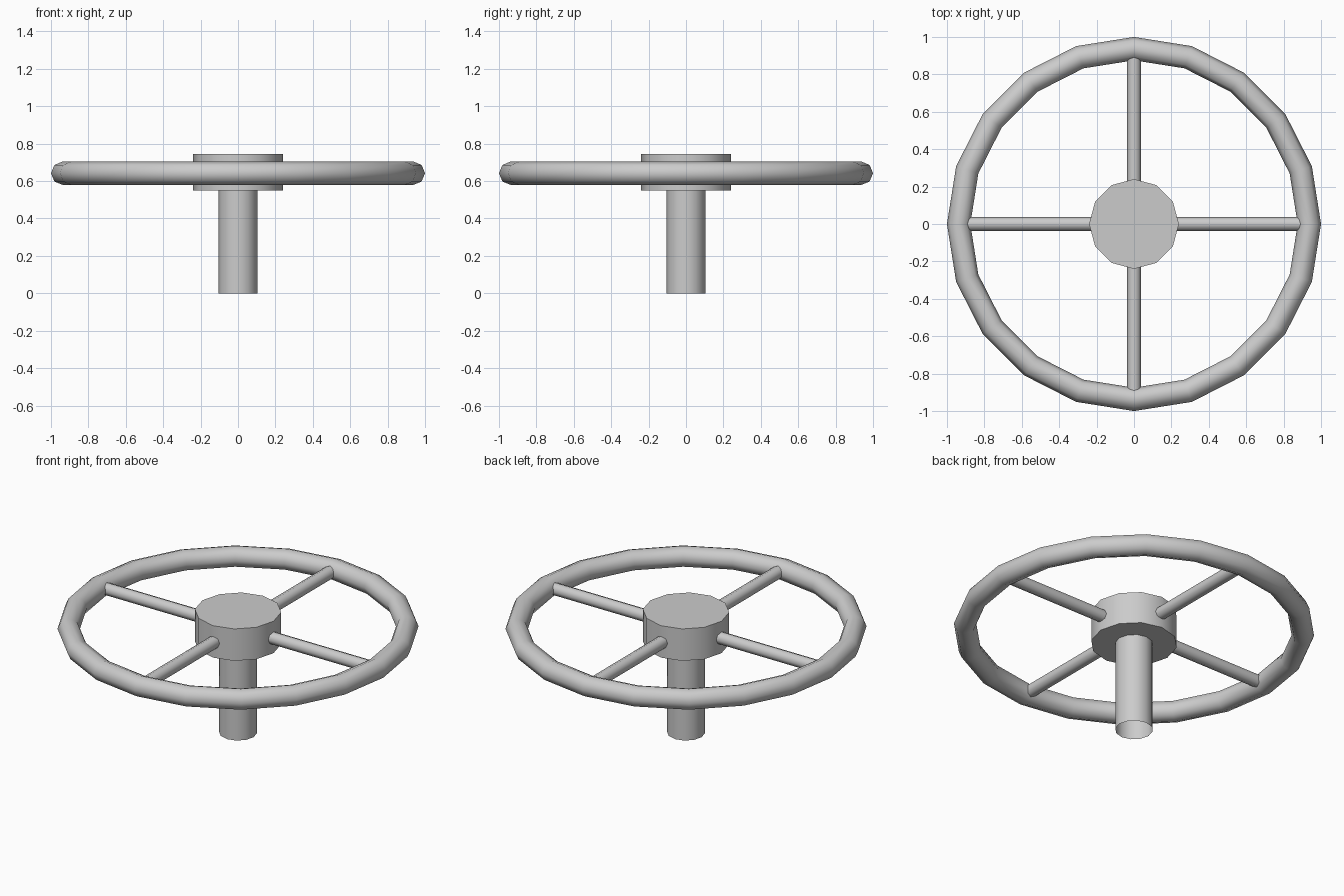
import bpy
from math import pi, cos, sin, radians

if "Cube" in bpy.data.objects:
    bpy.data.objects.remove(bpy.data.objects["Cube"])

RIM_Z = 0.642


def finish(name):
    obj = bpy.context.object
    obj.name = name
    bpy.ops.object.shade_smooth_by_angle(angle=radians(50))
    return obj


def cylinder(name, sides, radius, depth, loc, rot=(0, 0, 0), cap='NGON', turn=0):
    bpy.ops.mesh.primitive_cylinder_add(vertices=sides, radius=radius, depth=depth,
                                        location=loc, rotation=rot, end_fill_type=cap)
    return finish(name)


# Rim: 20-sided ring with an octagonal section
bpy.ops.mesh.primitive_torus_add(major_segments=20, minor_segments=8,
                                 major_radius=0.9375, minor_radius=0.0625,
                                 location=(0, 0, RIM_Z))
finish("rim")

# Hub
cylinder("hub", 12, 0.24, 0.195, (0, 0, 0.6475))

# Column, an open-ended tube
cylinder("column", 12, 0.105, 0.56, (0, 0, 0.28), cap='NOTHING')

# Four spokes from inside the hub into the rim
inner, outer = 0.2, 0.93
for i in range(4):
    a = i * pi / 2
    mid = (inner + outer) / 2
    cylinder(f"spoke_{i + 1}", 8, 0.037, outer - inner,
             (mid * cos(a), mid * sin(a), RIM_Z), (0, pi / 2, a))
